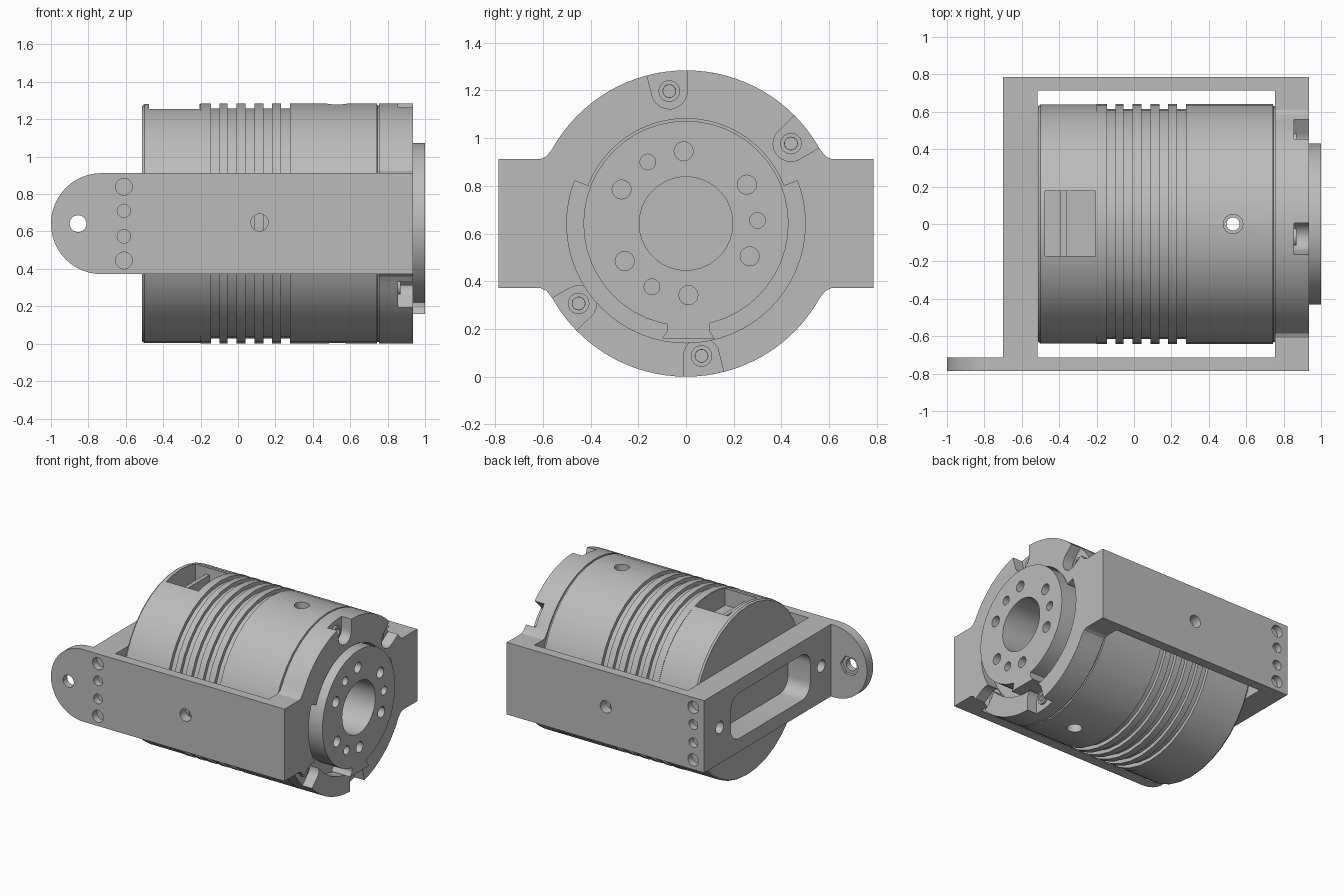
import bpy, bmesh
from math import sin, cos, pi, radians, sqrt
from mathutils import Matrix, Vector

if "Cube" in bpy.data.objects:
    bpy.data.objects.remove(bpy.data.objects["Cube"])

CZ = 0.642   # height of the drum axis
R = 0.642    # drum radius

metal = bpy.data.materials.new("grey metal")
metal.use_nodes = True
colour = (0.5, 0.5, 0.5, 1)
metal.diffuse_color = colour
metal.node_tree.nodes["Principled BSDF"].inputs["Base Color"].default_value = colour


def finish(name, bm):
    bmesh.ops.recalc_face_normals(bm, faces=bm.faces)
    mesh = bpy.data.meshes.new(name)
    bm.to_mesh(mesh)
    bm.free()
    mesh.materials.append(metal)
    obj = bpy.data.objects.new(name, mesh)
    bpy.context.collection.objects.link(obj)
    return obj


def prism(name, outline, axis, a, b):
    """Extrude a 2D outline along an axis from a to b."""
    place = {"X": lambda u, v: (a, u, v), "Y": lambda u, v: (u, a, v),
             "Z": lambda u, v: (u, v, a)}[axis]
    bm = bmesh.new()
    face = bm.faces.new([bm.verts.new(place(u, v)) for u, v in outline])
    out = bmesh.ops.extrude_face_region(bm, geom=[face])
    move = Vector([(b - a) * (axis == k) for k in "XYZ"])
    bmesh.ops.translate(bm, vec=move,
                        verts=[g for g in out["geom"] if isinstance(g, bmesh.types.BMVert)])
    return finish(name, bm)


def arc(u, v, r, start, end, n):
    return [(u + r * cos(radians(start + (end - start) * i / n)),
             v + r * sin(radians(start + (end - start) * i / n))) for i in range(n + 1)]


def cyl(axis, u, v, r, a, b, n=24, name="cutter"):
    return prism(name, arc(u, v, r, 0, 360, n)[:-1], axis, a, b)


def box(name, x0, x1, y0, y1, z0, z1):
    return prism(name, [(x0, y0), (x1, y0), (x1, y1), (x0, y1)], "Z", z0, z1)


def rounded(u0, u1, v0, v1, r):
    return (arc(u1 - r, v1 - r, r, 0, 90, 6) + arc(u0 + r, v1 - r, r, 90, 180, 6)
            + arc(u0 + r, v0 + r, r, 180, 270, 6) + arc(u1 - r, v0 + r, r, 270, 360, 6))


def boolean(obj, tools, op="DIFFERENCE"):
    bpy.context.view_layer.objects.active = obj
    for tool in tools:
        mod = obj.modifiers.new("boolean", "BOOLEAN")
        mod.operation, mod.solver, mod.object = op, "EXACT", tool
        bpy.ops.object.modifier_apply(modifier=mod.name)
        bpy.data.objects.remove(tool)


def smooth(obj):
    bpy.ops.object.select_all(action="DESELECT")
    obj.select_set(True)
    bpy.context.view_layer.objects.active = obj
    bpy.ops.object.shade_smooth_by_angle(angle=radians(25))


# Ribbed drum, a lathed profile around the x axis
profile = [(-0.512, 0), (-0.512, R - 0.012), (-0.5, R - 0.003), (-0.2, R - 0.003), (-0.2, R)]
for x in (-0.145, -0.055, 0.04, 0.135, 0.23):
    profile += [(x, R), (x, R - 0.027), (x + 0.047, R - 0.027), (x + 0.047, R)]
profile += [(0.742, R), (0.745, R - 0.01), (0.757, R - 0.01), (0.757, 0)]
bm = bmesh.new()
pts = [bm.verts.new((x, 0, CZ + r)) for x, r in profile]
edges = [bm.edges.new(p) for p in zip(pts, pts[1:])]
bmesh.ops.spin(bm, geom=pts + edges, cent=(0, 0, CZ), axis=(1, 0, 0),
               angle=2 * pi, steps=36, use_duplicate=False)
bmesh.ops.remove_doubles(bm, verts=bm.verts, dist=0.0005)
drum = finish("ribbed_drum", bm)
boolean(drum, [
    box("cutter", -0.475, -0.392, -0.17, 0.177, 1.13, 1.4),
    box("cutter", -0.362, -0.205, -0.17, 0.177, 1.13, 1.4),
    box("cutter", -0.4, -0.35, -0.17, 0.177, 1.2, 1.4),
    cyl("Z", 0.53, 0, 0.035, -0.2, 1.5),
    cyl("Z", 0.53, 0, 0.052, 1.22, 1.5),
    cyl("Z", 0.53, 0, 0.052, -0.2, 0.06),
    cyl("X", 0, CZ, 0.196, 0.6, 1.2, 36)])
smooth(drum)

# End flange: disc blended into the crossbar of the frame
H, W = 0.27, 0.785
a0 = 29
quarter = [(W, H), (0.61, H), (0.585, H + 0.012)] + arc(0, 0, R, a0, 90, 16)
half = quarter + [(-y, z) for y, z in quarter[-2::-1]]
outline = half + [(-y, -z) for y, z in half]
flange = prism("end_flange", [(y, z + CZ) for y, z in outline], "X", 0.755, 0.935)
recess = arc(0, CZ, 0.5, 159, 381, 40) + arc(0, CZ, 0.44, 21, 159, 24)
tools = [prism("cutter", recess, "X", 0.845, 1.1), cyl("X", 0, CZ, 0.196, 0.6, 1.2, 36)]
# U-shaped screw pockets opening through the rim
for y, z in ((-0.07, 0.555), (0.44, 0.335), (-0.45, -0.335), (0.065, -0.555)):
    d = Vector((y, z)).normalized()
    n = Vector((-d.y, d.x))
    centre = Vector((y, z + CZ))
    slot = [centre + n * (0.075 * cos(t * pi / 10)) - d * (0.075 * sin(t * pi / 10))
            for t in range(11)]
    slot += [centre + d * 0.2 - n * 0.1, centre + d * 0.2 + n * 0.1]
    tools.append(prism("cutter", slot, "X", 0.855, 1.1))
    tools.append(cyl("X", centre.x, centre.y, 0.026, 0.8, 1.1, 16))
boolean(flange, tools)
smooth(flange)

# Screw heads seated in the pockets
for i, (y, z) in enumerate(((-0.07, 0.555), (0.44, 0.335), (-0.45, -0.335), (0.065, -0.555))):
    head = cyl("X", y, z + CZ, 0.045, 0.85, 0.87, 24, "screw_head_%d" % (i + 1))
    boolean(head, [cyl("X", y, z + CZ, 0.027, 0.8, 1.0, 16)])
    smooth(head)

# Output hub with bolt circle and locating key
hub = cyl("X", 0, CZ, 0.43, 0.83, 1.0, 48, "output_hub")
key = [(-0.08, 0.25), (-0.08, 0.19), (-0.1, 0.16), (0.12, 0.16), (0.1, 0.19), (0.1, 0.25)]
boolean(hub, [prism("key", key, "X", 0.83, 1.0)], "UNION")
tools = [cyl("X", 0, CZ, 0.196, 0.6, 1.2, 36)]
for y, z, r in ((-0.01, 0.945, 0.04), (-0.16, 0.9, 0.033), (-0.27, 0.785, 0.04),
                (0.255, 0.805, 0.04), (0.3, 0.655, 0.033), (0.267, 0.505, 0.04),
                (0.01, 0.342, 0.04), (-0.143, 0.377, 0.033), (-0.257, 0.485, 0.04)):
    tools.append(cyl("X", y, z, r, 0.87, 1.2, 16))
boolean(hub, tools)
smooth(hub)

# Side plates, the front one ending in a rounded mounting ear
z0, z1 = CZ - H, CZ + H
ear = arc(-0.73, CZ, H, 90, 270, 24) + [(0.935, z0), (0.935, z1)]
front = prism("front_side_plate", ear, "Y", -0.785, -0.713)
back = box("back_side_plate", -0.7, 0.935, 0.713, 0.785, z0, z1)
for plate, s in ((front, -1), (back, 1)):
    tools = [cyl("Y", 0.115, CZ + 0.006, 0.046, s * 0.6, s * 0.9)]
    for x in (-0.61, 0.845):
        for dz, r in ((0.197, 0.045), (0.068, 0.036), (-0.068, 0.036), (-0.197, 0.045)):
            tools.append(cyl("Y", x, CZ + dz, r, s * 0.735, s * 0.9, 20))
    if s < 0:
        tools += [cyl("Y", -0.855, CZ, 0.045, -0.9, -0.6),
                  cyl("Y", -0.855, CZ, 0.075, -0.735, -0.6, 6)]
    boolean(plate, tools)
    smooth(plate)

# End plate with rounded window and two bolt holes
end = box("end_plate", -0.7, -0.515, -0.715, 0.715, z0, z1)
window = rounded(-0.47, 0.47, CZ - 0.17, CZ + 0.17, 0.1)
boolean(end, [prism("cutter", window, "X", -0.8, -0.4)]
        + [cyl("X", y, CZ, 0.045, -0.8, -0.6) for y in (-0.6, 0.6)])
smooth(end)
